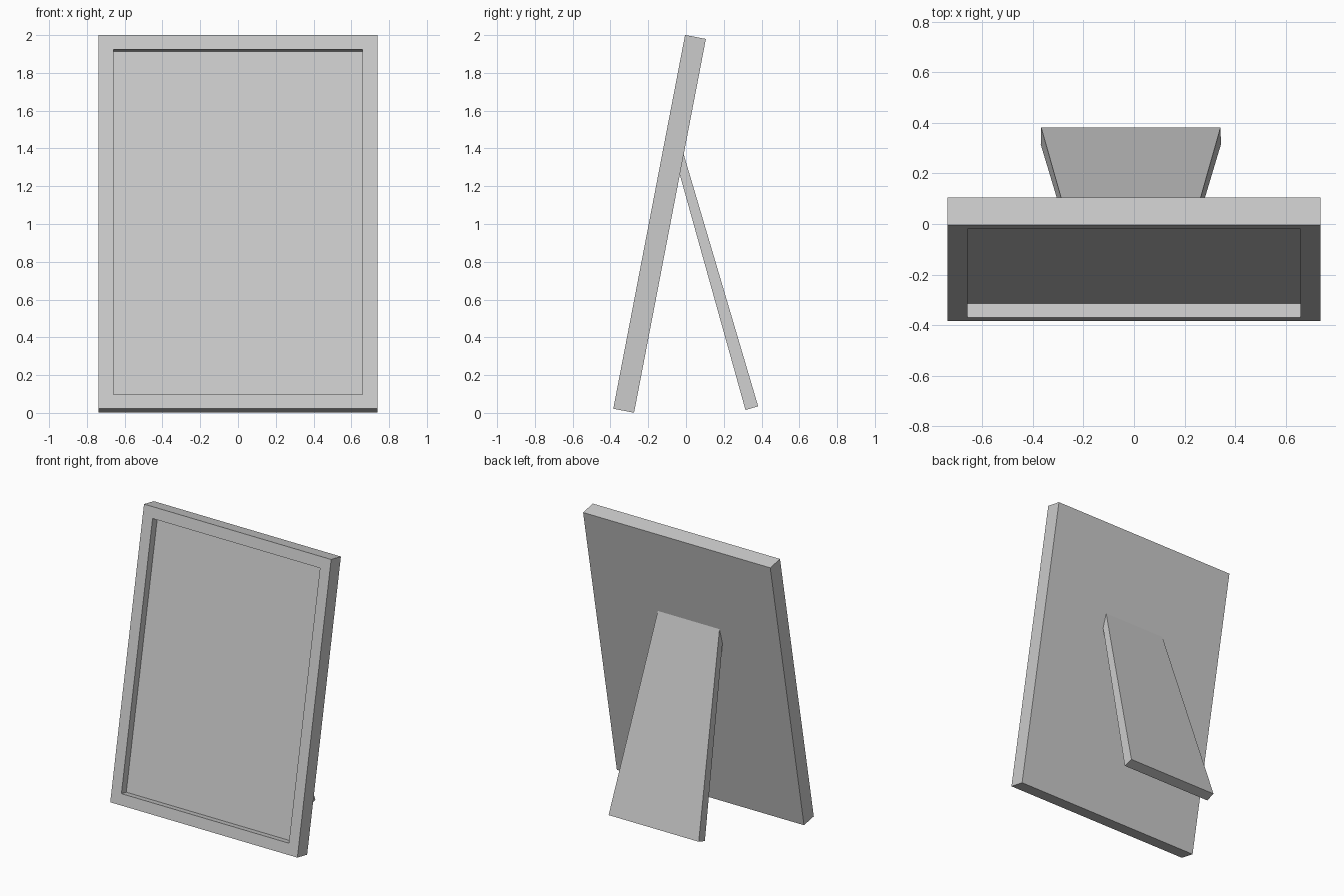
import bpy
import bmesh
from math import atan2
from mathutils import Matrix, Vector

cube = bpy.data.objects.get("Cube")
if cube:
    bpy.data.objects.remove(cube, do_unlink=True)

# Single flat colour
grey = bpy.data.materials.new("light_grey")
colour = (0.6, 0.6, 0.6, 1)
grey.diffuse_color = colour
grey.use_nodes = True
grey.node_tree.nodes["Principled BSDF"].inputs["Base Color"].default_value = colour


def add_part(name, bm):
    bmesh.ops.recalc_face_normals(bm, faces=bm.faces)
    mesh = bpy.data.meshes.new(name)
    bm.to_mesh(mesh)
    bm.free()
    mesh.materials.append(grey)
    obj = bpy.data.objects.new(name, mesh)
    bpy.context.collection.objects.link(obj)
    return obj


# Leaning frame: front lower edge at (FRONT_Y, FRONT_Z)
WIDTH, HEIGHT, DEPTH = 1.475, 2.015, 0.112
BORDER, RECESS = 0.11, 0.056
FRONT_Y, FRONT_Z = -0.385, 0.022
lean = atan2(0.38, 1.978)
place = Matrix.Translation((0, FRONT_Y, FRONT_Z)) @ Matrix.Rotation(-lean, 4, "X")

# Picture frame: a box whose front face is inset and pushed back
bm = bmesh.new()
bmesh.ops.create_cube(bm, size=1)
bmesh.ops.scale(bm, vec=(WIDTH, DEPTH, HEIGHT), verts=bm.verts)
bmesh.ops.translate(bm, vec=(0, DEPTH / 2, HEIGHT / 2), verts=bm.verts)
bm.normal_update()
front = min(bm.faces, key=lambda f: f.calc_center_median().y)
bmesh.ops.inset_region(bm, faces=[front], thickness=BORDER)
panel = bmesh.ops.extrude_face_region(bm, geom=[front])["geom"]
bmesh.ops.translate(bm, vec=(0, RECESS, 0),
                    verts=[v for v in panel if isinstance(v, bmesh.types.BMVert)])
if front.is_valid:
    bmesh.ops.delete(bm, geom=[front], context="FACES_ONLY")
bm.transform(place)
add_part("picture_frame", bm)

# Easel stand: tapered board, its upper end cut to lie against the frame back
CENTRE, FOOT_HALF, TAPER = -0.0125, 0.358, 0.084
side_profile = [(0.315, 0.015), (0.382, 0.035), (-0.017, 1.385), (-0.038, 1.28)]
bm = bmesh.new()
outlines = []
for side in (-1, 1):
    outlines.append([bm.verts.new(Vector((CENTRE + side * (FOOT_HALF - TAPER * z), y, z)))
                     for y, z in side_profile])
    bm.faces.new(outlines[-1])
left, right = outlines
for i in range(4):
    j = (i + 1) % 4
    bm.faces.new((left[i], left[j], right[j], right[i]))
add_part("easel_stand", bm)
